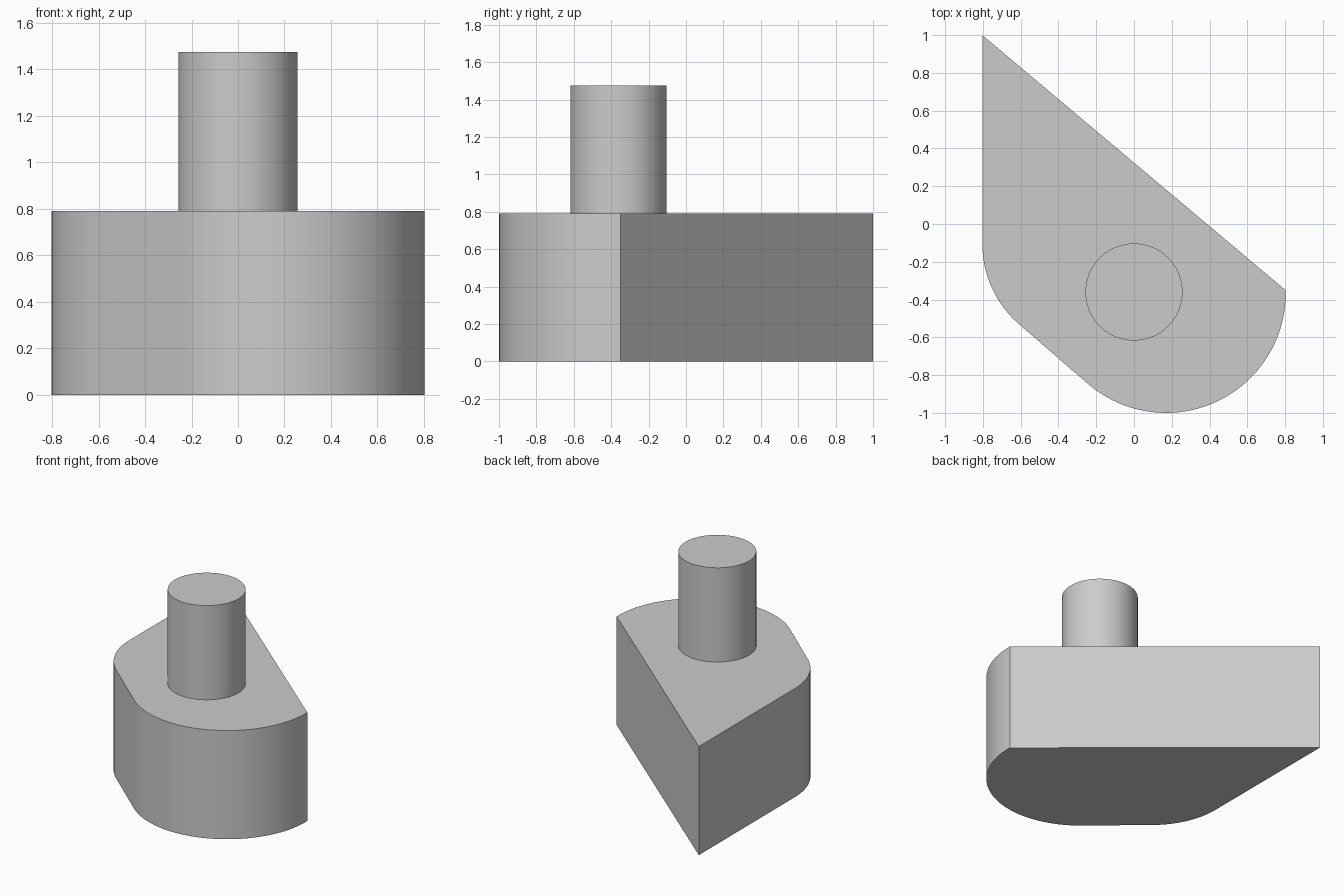
import bpy, bmesh
from math import sin, cos, radians, atan2, degrees

if "Cube" in bpy.data.objects:
    bpy.data.objects.remove(bpy.data.objects["Cube"], do_unlink=True)

grey = bpy.data.materials.new("light grey")
grey.use_nodes = True
colour = (0.6, 0.6, 0.6, 1)
grey.diffuse_color = colour
grey.node_tree.nodes["Principled BSDF"].inputs["Base Color"].default_value = colour


def arc(cx, cy, r, start, end, steps):
    """Points on an arc, angles in degrees."""
    angles = [radians(start + (end - start) * i / steps) for i in range(steps + 1)]
    return [(cx + r * cos(a), cy + r * sin(a)) for a in angles]


def extrude_profile(name, outline, bottom, top):
    """Solid prism from a counter-clockwise outline."""
    bm = bmesh.new()
    base = bm.faces.new([bm.verts.new((x, y, bottom)) for x, y in outline])
    cap = bmesh.ops.extrude_face_region(bm, geom=[base], use_keep_orig=True)
    verts = [g for g in cap["geom"] if isinstance(g, bmesh.types.BMVert)]
    bmesh.ops.translate(bm, verts=verts, vec=(0, 0, top - bottom))
    bmesh.ops.recalc_face_normals(bm, faces=bm.faces)
    mesh = bpy.data.meshes.new(name)
    bm.to_mesh(mesh)
    bm.free()
    mesh.materials.append(grey)
    obj = bpy.data.objects.new(name, mesh)
    bpy.context.collection.objects.link(obj)
    bpy.ops.object.select_all(action='DESELECT')
    obj.select_set(True)
    bpy.context.view_layer.objects.active = obj
    bpy.ops.object.shade_smooth_by_angle(angle=radians(30))
    return obj


# Base: pointed back corner, slanted back wall, two rounded front corners
# joined by a straight wall parallel to the back one
back, right = (-0.803, 1.0), (0.803, -0.35)
slant = degrees(atan2(back[1] - right[1], back[0] - right[0]))
normal = slant + 90
outline = [back]
outline += arc(-0.24, -0.105, 0.563, 180, normal, 16)
outline += arc(0.17, -0.367, 0.633, normal, 361.5, 40)
extrude_profile("base_block", outline, 0, 0.79)

# Round post standing on the base
post = arc(0, -0.36, 0.257, 0, 360, 64)[:-1]
extrude_profile("post", post, 0.79, 1.475)
